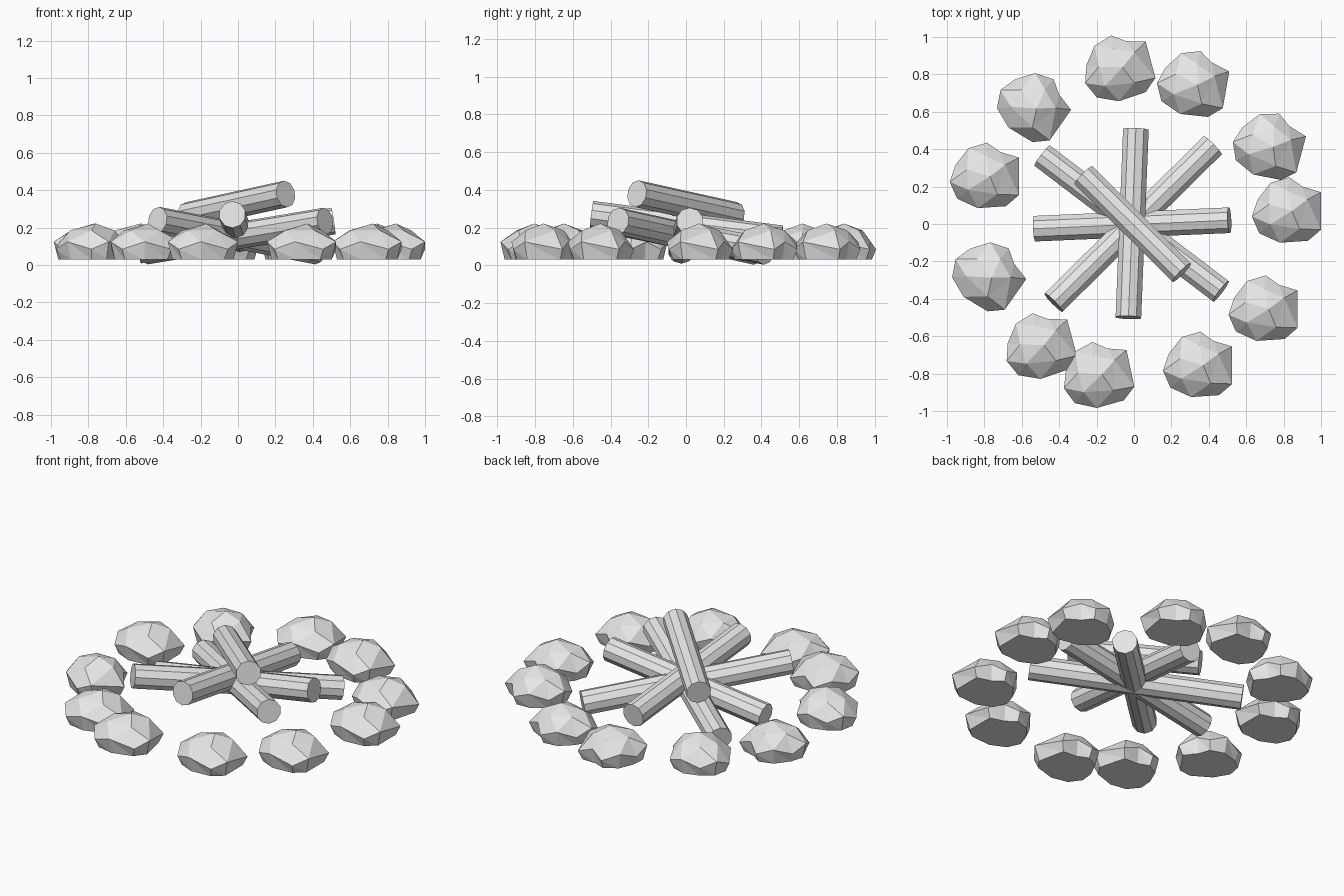
import bpy, bmesh, math
from mathutils import Vector, Matrix

cube = bpy.data.objects.get("Cube")
if cube:
    bpy.data.objects.remove(cube, do_unlink=True)

grey = bpy.data.materials.new("plain grey")
grey.use_nodes = True
grey.diffuse_color = (0.8, 0.8, 0.8, 1)
grey.node_tree.nodes["Principled BSDF"].inputs["Base Color"].default_value = (0.8, 0.8, 0.8, 1)


def finish(bm, name):
    bmesh.ops.recalc_face_normals(bm, faces=bm.faces)
    mesh = bpy.data.meshes.new(name)
    bm.to_mesh(mesh)
    bm.free()
    mesh.materials.append(grey)
    obj = bpy.data.objects.new(name, mesh)
    bpy.context.collection.objects.link(obj)
    return obj


def log(name, start, end, radius=0.072):
    start, end = Vector(start), Vector(end)
    axis = end - start
    turn = axis.to_track_quat('Z', 'Y').to_matrix().to_4x4()
    bm = bmesh.new()
    bmesh.ops.create_cone(bm, cap_ends=True, segments=10, radius1=radius, radius2=radius,
                          depth=axis.length,
                          matrix=Matrix.Translation((start + end) / 2) @ turn)
    return finish(bm, name)


# Faceted stone: flat base, wide waist, five-sided crown and a peak
OUTLINE = [(.185, .10), (.085, .13), (.015, .18), (-.085, .15), (-.155, .06),
           (-.185, -.03), (-.145, -.12), (-.035, -.17), (.115, -.16), (.185, -.10)]


def stone(name, x, y, degrees):
    bm = bmesh.new()
    n = len(OUTLINE)
    base = [bm.verts.new((px * .87, py * .87, .03)) for px, py in OUTLINE]
    waist = [bm.verts.new((px, py, .085 + .04 * (i % 2))) for i, (px, py) in enumerate(OUTLINE)]
    crown = [bm.verts.new((px * .6, py * .6, .185)) for px, py in OUTLINE[::2]]
    peak = bm.verts.new((.03, 0, .222))
    bm.faces.new(base)
    for i in range(n):
        j = (i + 1) % n
        bm.faces.new((base[i], base[j], waist[i]))
        bm.faces.new((base[j], waist[j], waist[i]))
    for k in range(n // 2):
        a, b = crown[k], crown[(k + 1) % (n // 2)]
        low, mid, high = waist[2 * k], waist[2 * k + 1], waist[(2 * k + 2) % n]
        bm.faces.new((low, mid, a))
        bm.faces.new((a, mid, b))
        bm.faces.new((mid, high, b))
        bm.faces.new((a, b, peak))
    obj = finish(bm, name)
    obj.location = (x, y, 0)
    obj.rotation_euler.z = math.radians(degrees)
    return obj


# Leaning logs, and one resting across the top
log("log_lengthwise", (.01, .505, .14), (-.03, -.50, .27))
log("log_crosswise", (-.53, -.025, .08), (.51, .02, .235))
log("log_diagonal_left", (.42, .42, .075), (-.43, -.42, .24))
log("log_diagonal_right", (-.49, .365, .075), (.465, -.36, .235))
log("log_on_top", (-.27, .26, .265), (.255, -.26, .38))

# Ring of stones
STONES = [(-.09, .83, 15), (.31, .75, -10), (-.545, .635, -35), (-.80, .255, 0),
          (-.785, -.27, -35), (-.51, -.655, 15), (-.20, -.81, 12), (.34, -.755, 0),
          (.69, -.455, 0), (.815, .07, 0), (.715, .42, -15)]
for i, (x, y, degrees) in enumerate(STONES, 1):
    stone(f"ring_stone_{i}", x, y, degrees)
